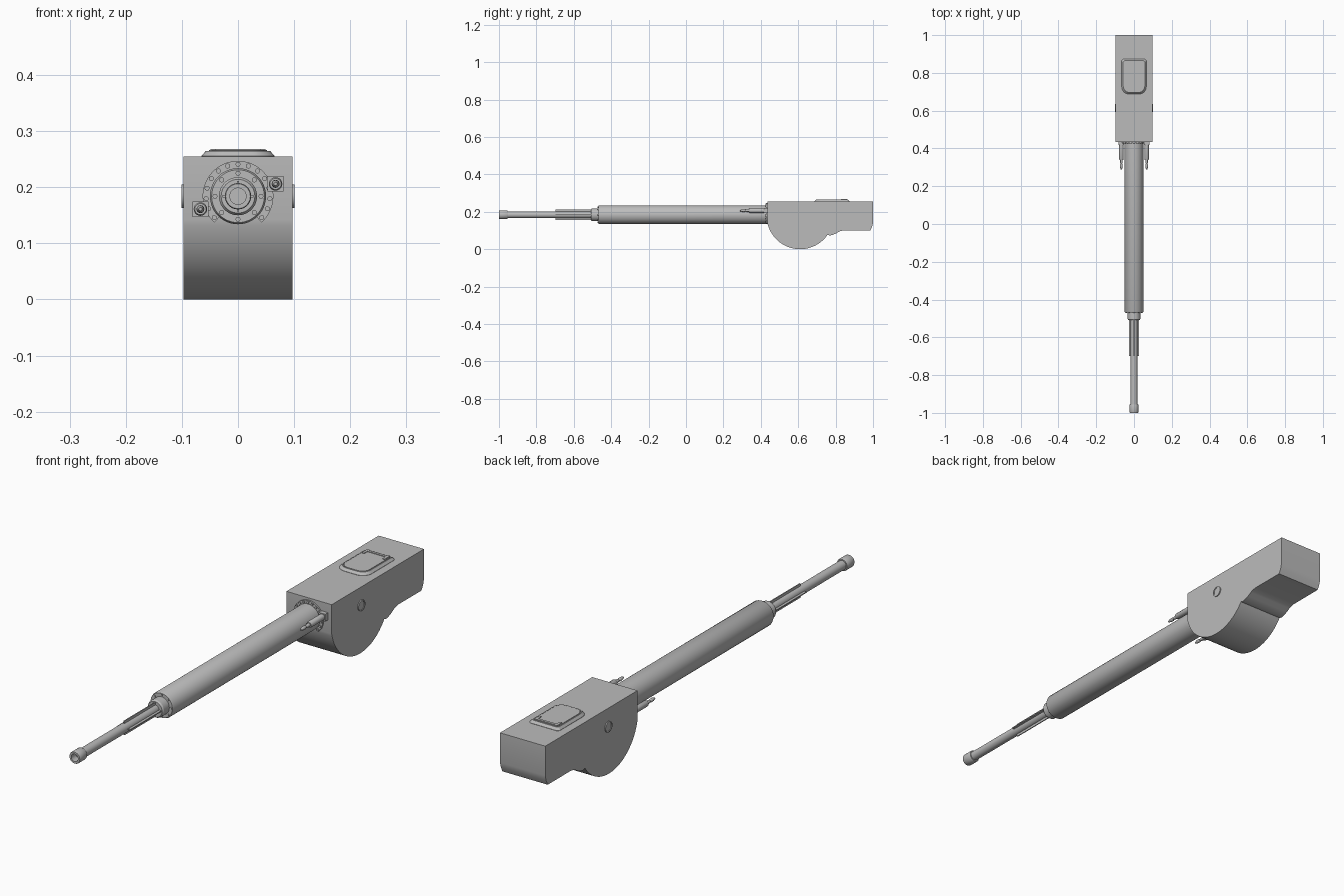
import bpy, bmesh, math
from math import sin, cos, pi, radians
from mathutils import Matrix

if "Cube" in bpy.data.objects:
    bpy.data.objects.remove(bpy.data.objects["Cube"])

grey = bpy.data.materials.new("plain_grey")
grey.diffuse_color = (0.5, 0.5, 0.5, 1)
grey.use_nodes = True
grey.node_tree.nodes["Principled BSDF"].inputs["Base Color"].default_value = grey.diffuse_color
AXIS_Z = 0.184          # height of the barrel axis


def finish(name, bm, angle=30):
    bmesh.ops.recalc_face_normals(bm, faces=bm.faces)
    me = bpy.data.meshes.new(name)
    bm.to_mesh(me)
    bm.free()
    ob = bpy.data.objects.new(name, me)
    bpy.context.collection.objects.link(ob)
    me.materials.append(grey)
    bpy.ops.object.select_all(action='DESELECT')
    ob.select_set(True)
    bpy.context.view_layer.objects.active = ob
    bpy.ops.object.shade_smooth_by_angle(angle=radians(angle))
    return ob


def prism(name, pts, place, a, b):
    """Extrude a 2D outline between a and b; place(u, v, w) gives the 3D point."""
    bm = bmesh.new()
    lo = [bm.verts.new(place(u, v, a)) for u, v in pts]
    hi = [bm.verts.new(place(u, v, b)) for u, v in pts]
    bm.faces.new(lo)
    bm.faces.new(hi[::-1])
    n = len(pts)
    for i in range(n):
        j = (i + 1) % n
        bm.faces.new((lo[i], lo[j], hi[j], hi[i]))
    return finish(name, bm)


def lathe(name, profile, x=0, z=AXIS_Z, n=40):
    """Revolve (y, radius) points about an axis along y."""
    bm = bmesh.new()
    rings = []
    for y, r in profile:
        if r == 0:
            rings.append([bm.verts.new((x, y, z))] * n)
        else:
            rings.append([bm.verts.new((x + r * cos(2 * pi * i / n), y, z + r * sin(2 * pi * i / n)))
                          for i in range(n)])
    for p, q in zip(rings, rings[1:]):
        for i in range(n):
            j = (i + 1) % n
            face = list(dict.fromkeys((p[i], p[j], q[j], q[i])))
            bm.faces.new(face)
    return finish(name, bm)


def box(name, lo, hi):
    return prism(name, [(lo[0], lo[1]), (hi[0], lo[1]), (hi[0], hi[1]), (lo[0], hi[1])],
                 lambda u, v, w: (u, v, w), lo[2], hi[2])


# Breech housing: side profile with a round belly
outline = [(1.0, 0.255), (0.435, 0.255)]
for i in range(41):
    a = radians(192 + (325 - 192) * i / 40)
    outline.append((0.61 + 0.179 * cos(a), 0.179 + 0.179 * sin(a)))
outline += [(0.77, 0.073), (0.785, 0.077), (0.80, 0.083), (0.815, 0.092), (0.83, 0.098),
            (0.845, 0.1), (0.985, 0.1), (0.995, 0.12), (1.0, 0.14)]
prism("housing", outline, lambda u, v, w: (w, u, v), -0.097, 0.097)

# Pivot rings on both sides
for s in (-1, 1):
    bm = bmesh.new()
    prof = [(0.09, 0.021), (0.101, 0.021), (0.101, 0.016), (0.099, 0.016), (0.099, 0)]
    n = 32
    rings = [[bm.verts.new((s * x, 0.615 + r * cos(2 * pi * i / n), AXIS_Z + r * sin(2 * pi * i / n)))
              for i in range(n)] for x, r in prof[:-1]]
    for p, q in zip(rings, rings[1:]):
        for i in range(n):
            j = (i + 1) % n
            bm.faces.new((p[i], p[j], q[j], q[i]))
    bm.faces.new(rings[-1])
    finish("pivot_ring", bm)

# Barrel: sleeve, collar, inner tube and hollow muzzle
lathe("sleeve", [(0.45, 0), (0.45, 0.05), (-0.463, 0.05), (-0.469, 0.047), (-0.469, 0)], n=48)
lathe("collar", [(-0.46, 0), (-0.46, 0.034), (-0.502, 0.034), (-0.508, 0.030), (-0.508, 0)])
lathe("inner_tube", [(-0.48, 0), (-0.48, 0.018), (-0.97, 0.018), (-0.97, 0)], n=32)
lathe("muzzle", [(-0.955, 0.016), (-0.955, 0.022), (-0.958, 0.0235), (-0.997, 0.0235), (-1.0, 0.022),
                 (-1.0, 0.0145), (-0.971, 0.0145), (-0.971, 0)], n=32)

# Four thin fins along the inner tube
for i in range(4):
    ob = box("barrel_fin", (-0.002, -0.698, 0.012), (0.002, -0.50, 0.0275))
    ob.data.transform(Matrix.Translation((0, 0, AXIS_Z)) @ Matrix.Rotation(i * pi / 2, 4, 'Y'))

# Bolts on the sleeve face
for i in range(8):
    a = i * pi / 4
    lathe("sleeve_bolt", [(-0.465, 0.0045), (-0.472, 0.0045), (-0.472, 0)],
          0.041 * sin(a), AXIS_Z + 0.041 * cos(a), 10)

# Open flange around the barrel root with its bolts
arc = [radians(-138 + 276 * i / 48) for i in range(49)]
flange = [(0.063 * sin(a), AXIS_Z + 0.063 * cos(a)) for a in arc]
flange += [(0.045 * sin(a), AXIS_Z + 0.045 * cos(a)) for a in reversed(arc)]
prism("flange", flange, lambda u, v, w: (u, w, v), 0.429, 0.445)
for k in range(-7, 8):
    a = radians(18.86 * k)
    lathe("flange_bolt", [(0.435, 0.0045), (0.425, 0.0045), (0.425, 0)],
          0.057 * sin(a), AXIS_Z + 0.057 * cos(a), 10)

# Side cylinders with square feet and pointed rods
for x, z in ((0.067, 0.206), (-0.067, 0.161)):
    box("cylinder_foot", (x - 0.014, 0.418, z - 0.014), (x + 0.014, 0.445, z + 0.014))
    lathe("side_cylinder", [(0.43, 0.012), (0.342, 0.012), (0.338, 0.010), (0.338, 0.0065),
                            (0.325, 0.0065), (0.318, 0.0045), (0.312, 0.007), (0.30, 0.0065),
                            (0.288, 0.003), (0.288, 0)], x, z, 20)


# Roof hatch: rounded front corners, sloped rim, raised lid and hinges
def hatch_outline(inset):
    w, y0, y1, r = 0.065 - inset, 0.688 + inset, 0.873 - inset, 0.038 - inset * 0.5
    pts = [(w - 0.008, y1), (-w + 0.008, y1), (-w, y1 - 0.008)]
    for cx, start in ((-w + r, 180), (w - r, 270)):
        for i in range(9):
            a = radians(start + 90 * i / 8)
            pts.append((cx + r * cos(a), y0 + r + r * sin(a)))
    return pts + [(w, y1 - 0.008)]


bm = bmesh.new()
layers = [(0, 0.25), (0, 0.256), (0.008, 0.265), (0.011, 0.265), (0.011, 0.262),
          (0.013, 0.262), (0.013, 0.266)]
rings = [[bm.verts.new((x, y, z)) for x, y in hatch_outline(ins)] for ins, z in layers]
for p, q in zip(rings, rings[1:]):
    for i in range(len(p)):
        j = (i + 1) % len(p)
        bm.faces.new((p[i], p[j], q[j], q[i]))
bm.faces.new(rings[-1])
finish("hatch", bm)
for s in (-1, 1):
    box("hatch_hinge", (s * 0.044 - 0.005, 0.828, 0.26), (s * 0.044 + 0.005, 0.862, 0.2685))
box("hatch_hinge_bar", (-0.040, 0.848, 0.26), (0.040, 0.858, 0.2685))
